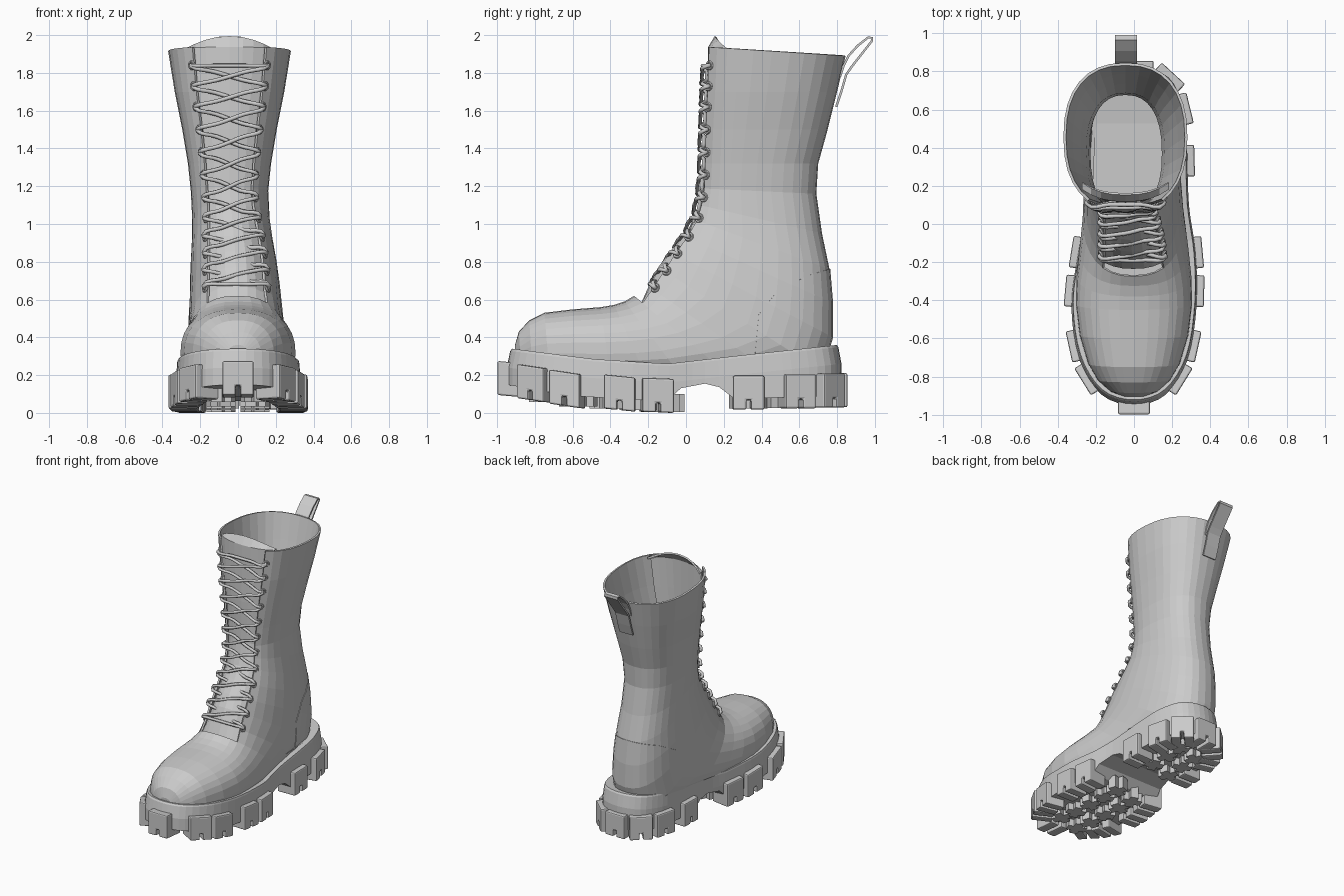
import bpy, bmesh, math
from mathutils import Vector as V

if "Cube" in bpy.data.objects:
    bpy.data.objects.remove(bpy.data.objects["Cube"])

N, K, E = 32, 3, 0.85      # ring sides, throat half-gap in ring steps, roundness


def finish(name, bm, solid=0, offset=-1, bevel=0):
    bmesh.ops.recalc_face_normals(bm, faces=bm.faces)
    me = bpy.data.meshes.new(name)
    bm.to_mesh(me)
    bm.free()
    ob = bpy.data.objects.new(name, me)
    bpy.context.collection.objects.link(ob)
    if solid:
        m = ob.modifiers.new("thickness", 'SOLIDIFY')
        m.thickness, m.offset = solid, offset
    if bevel:
        m = ob.modifiers.new("bevel", 'BEVEL')
        m.width, m.segments = bevel, 2
    return ob


def interp(table, y):
    for (a, b), (c, d) in zip(table, table[1:]):
        if y <= c:
            return b + (d - b) * max(0, (y - a) / (c - a))
    return table[-1][1]


def grid(bm, rows, closed=False):
    vs = [[bm.verts.new(p) for p in r] for r in rows]
    n = len(vs[0])
    for r, q in zip(vs, vs[1:]):
        for j in range(n if closed else n - 1):
            bm.faces.new((r[j], r[(j + 1) % n], q[(j + 1) % n], q[j]))
    return vs


# Upper: sections fan from the toe round the heel and up the shaft
# front y, front z, back y, back z, half width
keys = [(-.905, .36, -.90, .24, .06), (-.885, .43, -.87, .20, .125), (-.83, .49, -.81, .19, .19),
        (-.75, .53, -.72, .18, .24), (-.60, .548, -.57, .17, .285), (-.45, .56, -.40, .16, .305),
        (-.38, .572, -.20, .16, .30), (-.325, .59, 0, .16, .285), (-.275, .62, .25, .18, .265),
        (-.24, .70, .50, .18, .255), (-.19, .80, .72, .22, .25), (-.13, .88, .775, .40, .24),
        (-.06, .96, .775, .58, .23), (0, 1.04, .76, .76, .215), (.03, 1.11, .72, .95, .205),
        (.05, 1.19, .69, 1.16, .205), (.055, 1.32, .70, 1.32, .22), (.055, 1.5, .75, 1.5, .25),
        (.06, 1.7, .80, 1.7, .29), (.065, 1.94, .845, 1.89, .325)]
THROAT = 8
rings = []
for i, (fy, fz, by, bz, w) in enumerate(keys):
    m = interp([(6, .62), (15, .5)], i)
    cx = interp([(7, 0), (11, -.015), (15, -.045)], i)
    ring = []
    for j in range(N):
        c, s = math.cos(j * math.tau / N), math.sin(j * math.tau / N)
        k = abs(c) ** E
        t = m * (1 - k) if c > 0 else m + (1 - m) * k
        ring.append(V((cx + math.copysign(w * abs(s) ** E, s), fy + (by - fy) * t, fz + (bz - fz) * t)))
    rings.append(ring)
mids = [sum(r, V()) / N for r in rings]

bm = bmesh.new()
vs = grid(bm, rings, True)
bm.faces.new(vs[0])
gap = [vs[i][j] for i in range(THROAT + 1, len(vs)) for j in range(1 - K, K)]
bmesh.ops.delete(bm, geom=gap, context='VERTS')
counter = bm.copy()
finish("boot_upper", bm, .014)

# Heel counter: overlay trimmed from the upper along an arched line
arc = [(.36, .25), (.385, .52), (.48, .64), (.64, .725), (.80, .775)]
for (a, b), (c, d) in zip(arc, arc[1:]):
    bmesh.ops.bisect_plane(counter, geom=counter.verts[:] + counter.edges[:] + counter.faces[:],
                           plane_co=(0, a, b), plane_no=(0, b - d, c - a), clear_outer=True)
finish("heel_counter", counter, .004, 1)

# Tongue behind the laces
rows = []
for i in range(THROAT, len(rings)):
    row = []
    for j in range(-4, 5):
        p = rings[i][j]
        row.append(p + (mids[i] - p).normalized() * (.022 + .03 * (1 - (j / 4) ** 2)))
    rows.append(row)
rows.append([V((p.x, p.y + .035, 1.995 - .06 * ((p.x + .045) / .22) ** 2)) for p in rows[-1]])
bm = bmesh.new()
grid(bm, rows)
finish("tongue", bm, .012)


# Eyelets and laces
def eyelet(z, side):
    pts = [r[side * K].lerp(r[side * (K + 1)], .2) for r in rings[THROAT - 1:]]
    for i, (p, q) in enumerate(zip(pts, pts[1:])):
        if p.z <= z <= q.z:
            r = rings[THROAT - 1 + i]
            n = (q - p).cross(r[side * (K + 1)] - r[side * K]).normalized()
            if n.dot(p - mids[THROAT - 1 + i]) < 0:
                n = -n
            return p.lerp(q, (z - p.z) / (q.z - p.z)), n


zs = [.66, .75, .84, .93, 1.03, 1.14, 1.26, 1.38, 1.50, 1.62, 1.73, 1.84]
holes = {(i, s): eyelet(z, s) for i, z in enumerate(zs) for s in (-1, 1)}
for (i, s), (p, n) in holes.items():
    bpy.ops.mesh.primitive_torus_add(location=p + n * .004, rotation=n.to_track_quat('Z', 'Y').to_euler(),
                                     major_radius=.019, minor_radius=.007, major_segments=14, minor_segments=6)
    bpy.context.object.name = "eyelet"
cu = bpy.data.curves.new("laces", 'CURVE')
cu.dimensions, cu.bevel_depth, cu.bevel_resolution, cu.resolution_u = '3D', .011, 1, 4
cu.use_fill_caps = True


def lace(a, b, lift):
    (p, n), (q, m) = holes[a], holes[b]
    f = (n + m).normalized()
    pts = [p - n * .01, p + n * .03 + (q - p) * .04, p.lerp(q, .3) + f * lift,
           p.lerp(q, .7) + f * lift, q + m * .03 + (p - q) * .04, q - m * .01]
    sp = cu.splines.new('BEZIER')
    sp.bezier_points.add(len(pts) - 1)
    for b, c in zip(sp.bezier_points, pts):
        b.co, b.handle_left_type, b.handle_right_type = c, 'AUTO', 'AUTO'


for i in range(len(zs) - 1):
    lace((i, -1), (i + 1, 1), .038)
    lace((i, 1), (i + 1, -1), .015)
lace((0, -1), (0, 1), .035)
lace((11, -1), (11, 1), .025)
bpy.context.collection.objects.link(bpy.data.objects.new("laces", cu))

# Pull loop at the back
loop = [(.795, 1.62), (.822, 1.70), (.848, 1.79), (.875, 1.83), (.93, 1.90), (.985, 1.97), (.985, 1.985),
        (.965, 1.988), (.91, 1.945), (.86, 1.89), (.835, 1.84), (.815, 1.78)]
bm = bmesh.new()
grid(bm, [[V((x, y, z)) for x in (-.10, .015)] for y, z in loop])
finish("pull_loop", bm, .012, 0)

# Sole: plan outline, smoothed, with varying top and bottom heights
plan = [(0, -.94), (.165, -.885), (.28, -.70), (.325, -.42), (.32, -.15), (.285, .1), (.275, .4), (.255, .6),
        (.18, .76), (.02, .815), (-.14, .76), (-.22, .6), (-.24, .4), (-.25, .1), (-.29, -.15),
        (-.325, -.42), (-.285, -.70), (-.17, -.885)]
top_z = [(-.94, .34), (-.5, .285), (-.1, .26), (.3, .305), (.82, .36)]
bot_z = [(-1, .16), (-.6, .09), (-.1, .06), (-.03, .13), (.1, .155), (.2, .13), (.25, .075), (.82, .09)]
outline, P, SUB = [], [V(p) for p in plan], 4
for i in range(len(P)):
    a, b, c, d = (P[(i + k) % len(P)] for k in (-1, 0, 1, 2))
    for s in range(SUB):
        t = s / SUB
        outline.append(.5 * (2 * b + (c - a) * t + (2 * a - 5 * b + 4 * c - d) * t * t
                             + (3 * b - a - 3 * c + d) * t ** 3))
M = len(outline)


def fill(bm, ring):
    n = len(ring)
    for j in range(n // 2):
        quad = [ring[j], ring[j + 1], ring[n - j - 1], ring[(n - j) % n]]
        bm.faces.new(list(dict.fromkeys(quad)))


def level(f, scale):
    return [V((p.x * scale, p.y * scale, f(p.y))) for p in outline]


bm = bmesh.new()
vs = grid(bm, [level(lambda y: interp(bot_z, y), 1.01),
               level(lambda y: interp(top_z, y) - .10, 1.01),
               level(lambda y: interp(top_z, y) - .012, .99),
               level(lambda y: interp(top_z, y), .98)], True)
fill(bm, vs[0])
fill(bm, vs[-1])
finish("sole", bm)
bm = bmesh.new()
fill(bm, [bm.verts.new(p) for p in level(lambda y: .33, .88)])
finish("insole", bm)


# Tread lugs
def prism(bm, shape, o, u, v, w, w0, w1):
    ends = [[bm.verts.new(o + u * a + v * b + w * d) for a, b in shape] for d in (w0, w1)]
    n = len(shape)
    for e in ends:
        bm.faces.new(e)
    for j in range(n):
        bm.faces.new((ends[0][j], ends[0][(j + 1) % n], ends[1][(j + 1) % n], ends[1][j]))


up = V((0, 0, 1))
bm = bmesh.new()
w, h = .083, .18
notched = [(-w, h), (-w, 0), (-.012, 0), (-.012, .05), (.012, .05), (.012, 0), (w, 0), (w, h)]
spots = [0, M // 2]
for y in (-.81, -.63, -.385, -.165, .305, .585, .745):
    for half in (range(1, M // 2), range(M // 2 + 1, M)):
        spots.append(min(half, key=lambda j: abs(outline[j].y - y)))
for j in spots:
    p = outline[j]
    t = (outline[(j + 1) % M] - outline[j - 1]).normalized()
    t = V((t.x, t.y, 0))
    side = t.cross(up)
    slope = interp([(-.5, -.15), (-.2, -.05), (0, 0)], p.y)    # toe lugs tip upward
    t.z = t.y * slope
    side.z = side.y * slope * .6
    prism(bm, notched, V((p.x, p.y, interp(bot_z, p.y) - .06)), t, up, side, -.11,
          .058 if j == 0 else .04)
finish("side_lugs", bm, bevel=.009)

bm = bmesh.new()
r, q = .07, .03
cross = [(q, r), (-q, r), (-q, q), (-r, q), (-r, -q), (-q, -q), (-q, -r), (q, -r), (q, -q), (r, -q), (r, q), (q, q)]
for n, y in enumerate((-.73, -.57, -.41, -.25, -.11, .33, .48, .62)):
    for s in (-1, 1):
        a = .35 * s * (-1) ** n
        u, v = V((math.cos(a), math.sin(a), 0)), V((-math.sin(a), math.cos(a), 0))
        x = .09 * s + (.02 if y > 0 else 0)
        prism(bm, cross, V((x, y + .025 * s, interp(bot_z, y))), u, v, up, -.055, .04)
finish("tread_crosses", bm)
